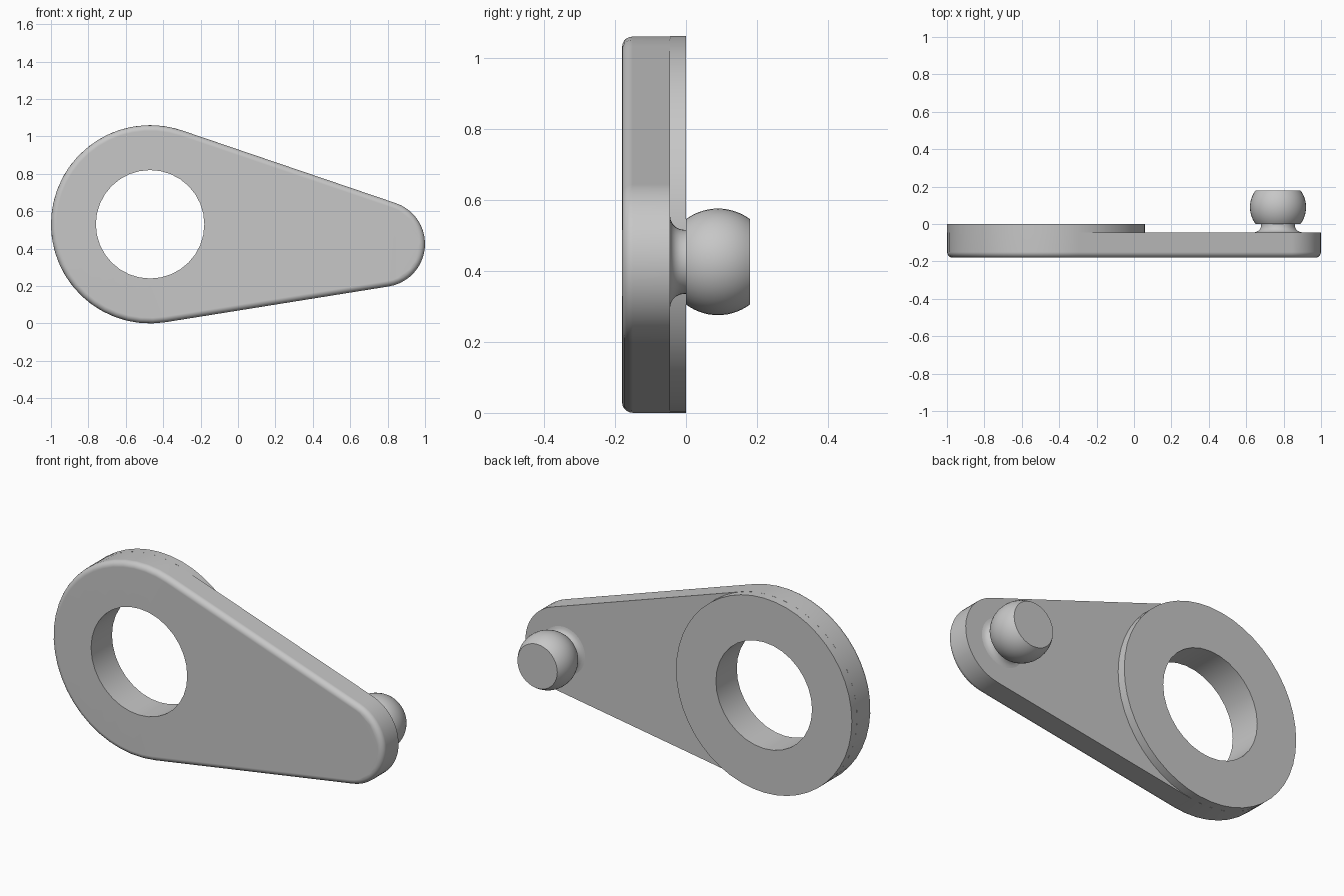
import bpy
import bmesh
from math import sin, cos, pi, radians, atan2, acos, hypot

default = bpy.data.objects.get("Cube")
if default:
    bpy.data.objects.remove(default)

# One plain grey for the whole part
grey = bpy.data.materials.new("grey metal")
grey.use_nodes = True
colour = (0.57, 0.57, 0.57, 1)
grey.diffuse_color = colour
grey.node_tree.nodes["Principled BSDF"].inputs["Base Color"].default_value = colour

# Main dimensions: hub and tip centres (x, z), radii, and depth levels
HUB, TIP = (-0.47, 0.53), (0.77, 0.425)
HUB_R, TIP_R, HOLE_R = 0.53, 0.23, 0.29
FRONT, STEP, BACK = -0.18, -0.045, 0.0
ROUND = 0.03


def arc(centre, r, start, end, n, y):
    """n + 1 points on an arc in a plane of constant y."""
    angles = [start + (end - start) * i / n for i in range(n + 1)]
    return [(centre[0] + r * cos(a), y, centre[1] + r * sin(a)) for a in angles]


def circle(centre, r, y, n):
    return arc(centre, r, 0, 2 * pi, n, y)[:-1]


def outline(inset, y):
    """Teardrop: two arcs joined by their common tangents."""
    dx, dz = TIP[0] - HUB[0], TIP[1] - HUB[1]
    lean = atan2(dz, dx)
    spread = acos((HUB_R - TIP_R) / hypot(dx, dz))
    hub = arc(HUB, HUB_R - inset, lean + spread, lean + 2 * pi - spread, 28, y)
    tip = arc(TIP, TIP_R - inset, lean - spread, lean + spread, 20, y)
    return hub + tip


def skin(bm, loops):
    """Join successive closed loops with quads; return the loops' vertices."""
    rings = [[bm.verts.new(p) for p in loop] for loop in loops]
    for a, b in zip(rings, rings[1:]):
        n = len(a)
        for i in range(n):
            j = (i + 1) % n
            bm.faces.new((a[i], a[j], b[j], b[i]))
    return rings


def cap(bm, *rings):
    """Fill a flat region bounded by one ring, or by a rim and a hole."""
    edges = [bm.edges.get((r[i - 1], r[i])) for r in rings for i in range(len(r))]
    bmesh.ops.triangle_fill(bm, use_beauty=True, edges=edges)


def finish(bm, name):
    bmesh.ops.recalc_face_normals(bm, faces=bm.faces)
    mesh = bpy.data.meshes.new(name)
    bm.to_mesh(mesh)
    bm.free()
    mesh.materials.append(grey)
    obj = bpy.data.objects.new(name, mesh)
    bpy.context.collection.objects.link(obj)
    bpy.ops.object.select_all(action="DESELECT")
    obj.select_set(True)
    bpy.context.view_layer.objects.active = obj
    bpy.ops.object.shade_smooth_by_angle(angle=radians(30))
    weighted = obj.modifiers.new("even shading", "WEIGHTED_NORMAL")
    weighted.keep_sharp = True
    weighted.weight = 100


def pierced_plate(name, outer_loops, y0, y1):
    """Solid with the given outer wall and the round bore through it."""
    bm = bmesh.new()
    rim = skin(bm, outer_loops)
    bore = skin(bm, [circle(HUB, HOLE_R, y, 32) for y in (y0, y1)])
    cap(bm, rim[0], bore[0])
    cap(bm, rim[-1], bore[-1])
    finish(bm, name)


# Lever arm with a rounded front rim
rounding = [i * pi / 10 for i in range(6)]
arm = [outline(ROUND * (1 - sin(t)), FRONT + ROUND * (1 - cos(t))) for t in rounding]
pierced_plate("lever_arm", arm + [outline(0, STEP)], FRONT, STEP)

# Raised boss round the bore at the back
pierced_plate("hub_boss", [circle(HUB, HUB_R, y, 48) for y in (STEP, BACK)], STEP, BACK)

# Ball stud: flared neck, then a ball cut flat at both ends
BALL_R, BALL_Y, FLARE = 0.15, 0.09, 0.04
profile = [(0.13 - FLARE * sin(t), STEP + FLARE * (1 - cos(t))) for t in rounding]
profile.append((0.09, BACK))
cut = acos(BALL_Y / BALL_R)
for i in range(15):
    t = pi - cut - (pi - 2 * cut) * i / 14
    profile.append((BALL_R * sin(t), BALL_Y + BALL_R * cos(t)))
bm = bmesh.new()
rings = skin(bm, [circle(TIP, r, y, 40) for r, y in profile])
cap(bm, rings[0])
cap(bm, rings[-1])
finish(bm, "ball_stud")
